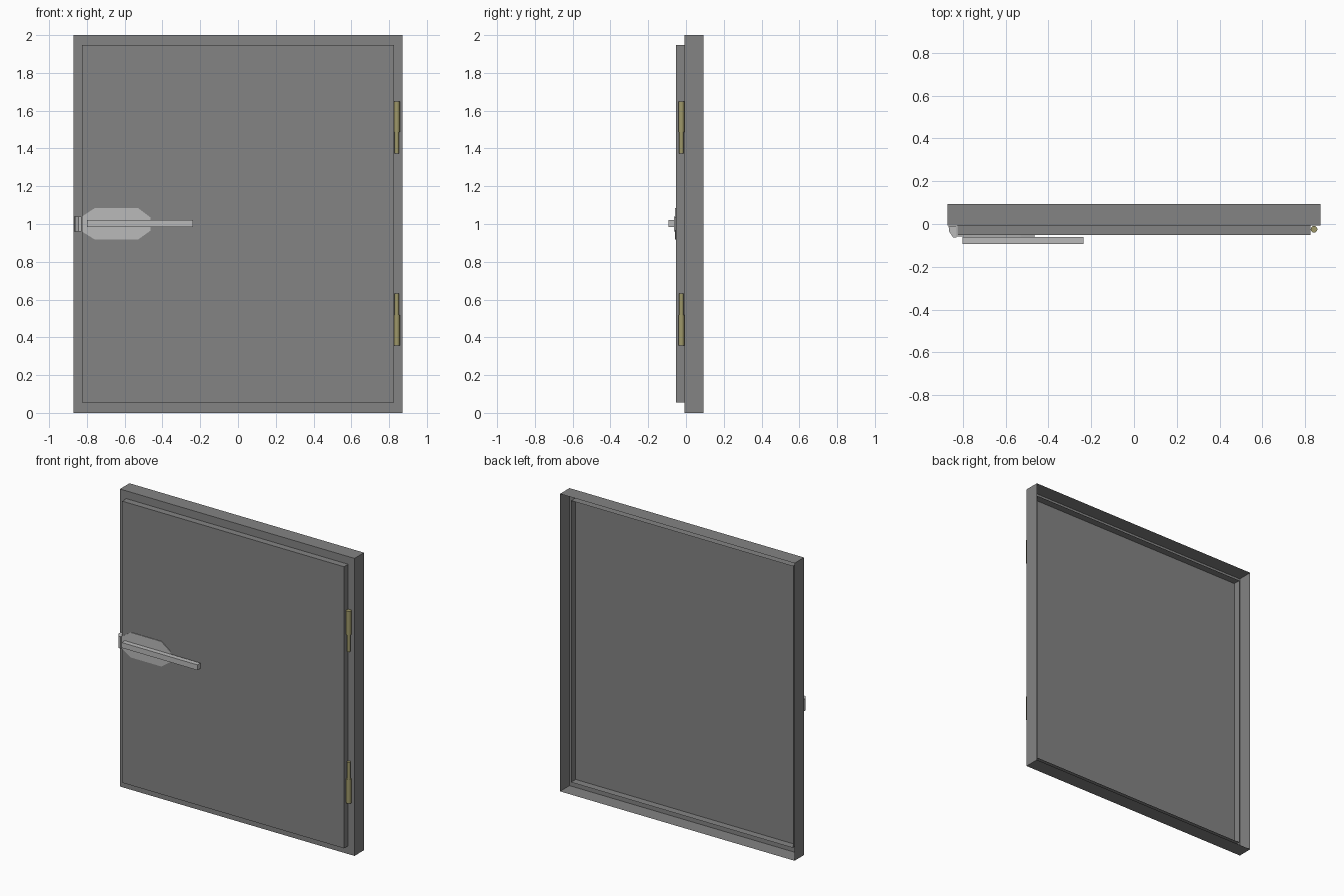
import bpy, bmesh, math
from mathutils import Matrix

if "Cube" in bpy.data.objects:
    bpy.data.objects.remove(bpy.data.objects["Cube"])


def material(name, rgb):
    m = bpy.data.materials.new(name)
    m.diffuse_color = (*rgb, 1)
    m.use_nodes = True
    m.node_tree.nodes["Principled BSDF"].inputs["Base Color"].default_value = m.diffuse_color
    return m


GREY = material("grey steel", (0.23, 0.23, 0.23))
LIGHT = material("light grey metal", (0.49, 0.49, 0.49))
BRASS = material("dull brass", (0.34, 0.31, 0.14))


def finish(bm, name, mat):
    me = bpy.data.meshes.new(name)
    bm.normal_update()
    bm.to_mesh(me)
    bm.free()
    me.materials.append(mat)
    ob = bpy.data.objects.new(name, me)
    bpy.context.collection.objects.link(ob)
    return ob


def shell(name, rings, mat, front=False, back=False):
    """Stepped rectangular sheet: rings of (half width, bottom, top, y), back to front."""
    bm = bmesh.new()
    loops = [[bm.verts.new(p) for p in ((-w, y, b), (w, y, b), (w, y, t), (-w, y, t))]
             for w, b, t, y in rings]
    for a, c in zip(loops, loops[1:]):
        for i in range(4):
            j = (i + 1) % 4
            bm.faces.new((a[i], a[j], c[j], c[i])).normal_flip()
    if front:
        bm.faces.new(loops[-1])
    if back:
        bm.faces.new(loops[0][::-1])
    return finish(bm, name, mat)


def prism(name, pts, vec, mat):
    """Extrude a flat outline along vec."""
    bm = bmesh.new()
    f = bm.faces.new([bm.verts.new(p) for p in pts])
    r = bmesh.ops.extrude_face_region(bm, geom=[f], use_keep_orig=True)
    verts = [g for g in r["geom"] if isinstance(g, bmesh.types.BMVert)]
    bmesh.ops.translate(bm, verts=verts, vec=vec)
    bmesh.ops.recalc_face_normals(bm, faces=bm.faces[:])
    return finish(bm, name, mat)


# Frame: open-backed channel with outer wall, front flange and shallower inner rim
W, B, T = 0.825, 0.055, 1.948
shell("door_frame", [(0.872, 0, 2, 0.093), (0.872, 0, 2, -0.008),
                     (W, B, T, -0.008), (W, B, T, 0.043)], GREY)
# Door leaf: closed slab standing proud of the frame
shell("door_leaf", [(W, B, T, -0.006), (W, B, T, -0.052)], GREY, front=True, back=True)

# Handle plate, lever and side catch
plate = [(-0.826, 0.96), (-0.757, 0.917), (-0.53, 0.917), (-0.463, 0.965),
         (-0.463, 1.035), (-0.53, 1.085), (-0.757, 1.085), (-0.826, 1.04)]
prism("handle_plate", [(x, -0.0535, z) for x, z in plate], (0, -0.004, 0), LIGHT)
lever = [(-0.80, 0.984), (-0.237, 0.984), (-0.237, 1.02), (-0.80, 1.02)]
prism("handle_lever", [(x, -0.060, z) for x, z in lever], (0, -0.033, 0), LIGHT)
catch = [(-0.866, -0.009), (-0.863, -0.035), (-0.844, -0.064),
         (-0.828, -0.064), (-0.828, -0.009)]
prism("latch_catch", [(x, y, 0.96) for x, y in catch], (0, 0, 0.08), LIGHT)


# Hinges: thick knuckle outside, thinner knuckle toward the middle
def knuckle(name, r, z0, z1):
    bm = bmesh.new()
    bmesh.ops.create_cone(bm, cap_ends=True, segments=12, radius1=r, radius2=r,
                          depth=z1 - z0,
                          matrix=Matrix.Translation((0.841, -0.0245, (z0 + z1) / 2)))
    ob = finish(bm, name, BRASS)
    for p in ob.data.polygons:
        p.use_smooth = abs(p.normal.z) < 0.5
    for e in ob.data.edges:
        a, b = (ob.data.vertices[i].co for i in e.vertices)
        e.use_edge_sharp = abs(a.z - b.z) < 1e-5


for label, r, z0, z1 in (("thick", 0.0158, 0.356, 0.518), ("thin", 0.012, 0.518, 0.631)):
    knuckle("lower_hinge_" + label, r, z0, z1)
    knuckle("upper_hinge_" + label, r, 2.005 - z1, 2.005 - z0)
